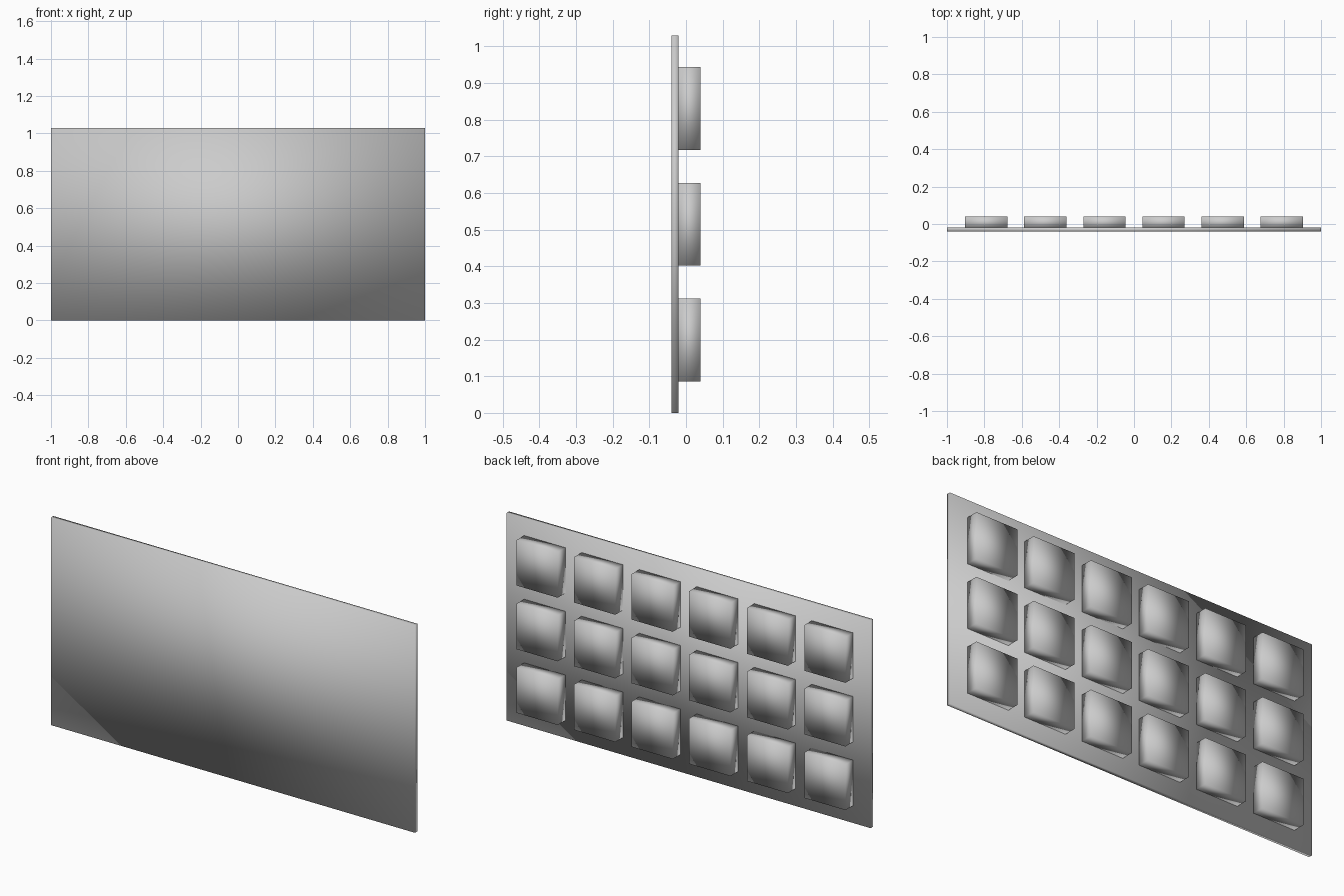
import bpy
import bmesh
from mathutils import Matrix, Vector

if "Cube" in bpy.data.objects:
    bpy.data.objects.remove(bpy.data.objects["Cube"], do_unlink=True)

# One plain grey for the whole panel
grey = bpy.data.materials.new("plain grey")
grey.use_nodes = True
colour = (0.6, 0.6, 0.6, 1)
grey.diffuse_color = colour
grey.node_tree.nodes["Principled BSDF"].inputs["Base Color"].default_value = colour


def smooth_box(name, centre, size):
    """Sharp-cornered box with normals blended softly over its corners."""
    bm = bmesh.new()
    bmesh.ops.create_cube(bm, size=1, matrix=Matrix.Diagonal((*size, 1)))
    # Split the broad faces from upper right to lower left of the panel
    for face in [f for f in bm.faces if abs(f.normal.y) > 0.9]:
        ends = [v for v in face.verts if v.co.x * v.co.z < 0]
        bmesh.utils.face_split(face, ends[0], ends[1])
    for face in bm.faces:
        face.smooth = True
    mesh = bpy.data.meshes.new(name)
    bm.to_mesh(mesh)
    bm.free()
    mesh.materials.append(grey)
    obj = bpy.data.objects.new(name, mesh)
    obj.location = Vector(centre)
    bpy.context.collection.objects.link(obj)
    return obj


# Thin backing panel
HEIGHT = 1.03
smooth_box("panel", (0, -0.03, HEIGHT / 2), (2, 0.02, HEIGHT))

# Grid of square blocks on the rear face
PITCH, BLOCK = 0.316, 0.226
for row in range(3):
    for column in range(6):
        x = (column - 2.5) * PITCH
        z = HEIGHT / 2 + (row - 1) * PITCH
        smooth_box(f"block_{row + 1}_{column + 1}", (x, 0.009, z), (BLOCK, 0.06, BLOCK))
